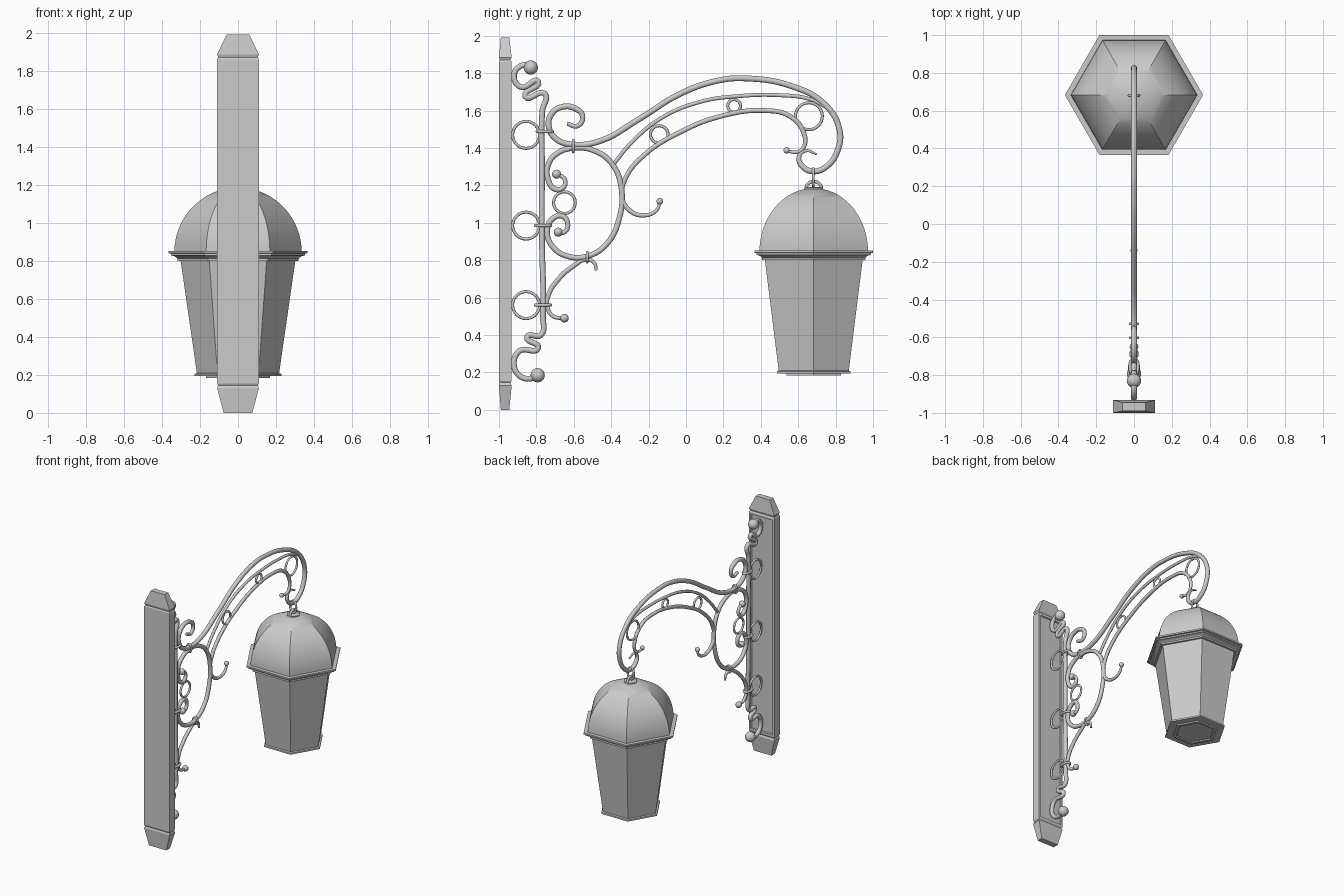
import bpy, bmesh, math
from mathutils import Vector, Matrix

if "Cube" in bpy.data.objects:
    bpy.data.objects.remove(bpy.data.objects["Cube"])


def finish(name, bm, angle=30):
    bmesh.ops.recalc_face_normals(bm, faces=bm.faces)
    me = bpy.data.meshes.new(name)
    bm.to_mesh(me)
    bm.free()
    ob = bpy.data.objects.new(name, me)
    bpy.context.collection.objects.link(ob)
    bpy.ops.object.select_all(action='DESELECT')
    ob.select_set(True)
    bpy.context.view_layer.objects.active = ob
    bpy.ops.object.shade_smooth_by_angle(angle=math.radians(angle))
    return ob


def loft(bm, rings, close=False):
    """Skin a stack of equal-length point loops; cap the ends or join them."""
    vs = [[bm.verts.new(p) for p in r] for r in rings]
    n = len(vs[0])
    pairs = list(zip(vs, vs[1:])) + ([(vs[-1], vs[0])] if close else [])
    for a, b in pairs:
        for i in range(n):
            j = (i + 1) % n
            bm.faces.new((a[i], a[j], b[j], b[i]))
    if not close:
        bm.faces.new(vs[0])
        bm.faces.new(vs[-1])


def hexagon(name, profile, cy=0.683):
    """Six-sided turned shape from (corner radius, z) pairs."""
    bm = bmesh.new()
    loft(bm, [[(r * math.cos(k * math.pi / 3), cy + r * math.sin(k * math.pi / 3), z)
               for k in range(6)] for r, z in profile])
    return finish(name, bm)


def ring(name, centre, a, b, minor, plane):
    """Round-section ring with half sizes a, b along the two axes of a plane."""
    u, v = {'yz': ((0, 1, 0), (0, 0, 1)), 'xz': ((1, 0, 0), (0, 0, 1)),
            'xy': ((1, 0, 0), (0, 1, 0))}[plane]
    u, v, c = Vector(u), Vector(v), Vector(centre)
    w = u.cross(v)
    rings = []
    for i in range(32):
        t = math.tau * i / 32
        mid = c + u * a * math.cos(t) + v * b * math.sin(t)
        out = (u * math.cos(t) / a + v * math.sin(t) / b).normalized()
        rings.append([mid + minor * (out * math.cos(s) + w * math.sin(s))
                      for s in (math.tau * k / 10 for k in range(10))])
    bm = bmesh.new()
    loft(bm, rings, True)
    return finish(name, bm, 60)


def ball(name, y, z, r):
    bm = bmesh.new()
    bmesh.ops.create_uvsphere(bm, u_segments=20, v_segments=12, radius=r,
                              matrix=Matrix.Translation((0, y, z)))
    return finish(name, bm, 60)


def rod(name, pts, r, start=1.0, end=1.0):
    """Smooth bar through (y, z) points, thinned at its ends."""
    cu = bpy.data.curves.new(name, 'CURVE')
    cu.dimensions = '3D'
    cu.bevel_depth, cu.bevel_resolution = r, 3
    cu.resolution_u, cu.use_fill_caps = 7, True
    sp = cu.splines.new('BEZIER')
    sp.bezier_points.add(len(pts) - 1)
    last = len(pts) - 1
    for i, (p, (y, z)) in enumerate(zip(sp.bezier_points, pts)):
        p.co = (0, y, z)
        p.handle_left_type = p.handle_right_type = 'AUTO'
        p.radius = min(1, start + (1 - start) * i / 3, end + (1 - end) * (last - i) / 3)
    ob = bpy.data.objects.new(name, cu)
    bpy.context.collection.objects.link(ob)
    bpy.ops.object.select_all(action='DESELECT')
    ob.select_set(True)
    bpy.context.view_layer.objects.active = ob
    bpy.ops.object.convert(target='MESH')
    bpy.ops.object.shade_smooth_by_angle(angle=math.radians(60))


# Wall plate with tapered, grooved ends
bm = bmesh.new()
sections = [(0, .075, -.99, -.945), (.13, .11, -1, -.932), (.145, .104, -.995, -.938),
            (.155, .11, -1, -.932), (1.86, .11, -1, -.932), (1.87, .104, -.995, -.938),
            (1.885, .11, -1, -.932), (1.99, .06, -.99, -.945)]
loft(bm, [[(-x, a, z), (x, a, z), (x, b, z), (-x, b, z)] for z, x, a, b in sections])
bm.normal_update()
panel = [f for f in bm.faces if f.calc_center_median().y > -.935 and f.calc_area() > .2]
bmesh.ops.inset_region(bm, faces=panel, thickness=.022)
bmesh.ops.inset_region(bm, faces=panel, thickness=.006, depth=-.008)
finish("wall_plate", bm, 10)

# Upright with zigzag ends
rod("upright", [(-.83, 1.845), (-.89, 1.835), (-.92, 1.78), (-.88, 1.725), (-.79, 1.755),
                (-.86, 1.675), (-.755, 1.69), (-.768, 1.60), (-.77, 1.3), (-.77, .9),
                (-.765, .5), (-.775, .40), (-.85, .39), (-.79, .33), (-.89, .315),
                (-.92, .24), (-.88, .175), (-.79, .17)], .016)
ball("upright_top_ball", -.83, 1.83, .038)
ball("upright_bottom_ball", -.793, .185, .038)

# Spacer rings and clamps along the upright
for i, z in enumerate((.56, .985, 1.47)):
    ring(f"spacer_ring_{i}", (0, -.855, z), .072, .072, .008, 'yz')
for i, (y, z) in enumerate(((-.765, .56), (-.765, .985), (-.755, 1.488))):
    ring(f"upright_clamp_{i}", (0, y, z), .022, .04, .009, 'xy')

# Main arm from top scroll to hanging hook
rod("main_arm", [(-.635, 1.53), (-.58, 1.518), (-.553, 1.57), (-.59, 1.61), (-.66, 1.62),
                 (-.72, 1.58), (-.733, 1.51), (-.69, 1.445), (-.60, 1.418), (-.46, 1.437),
                 (-.25, 1.555), (-.03, 1.69), (.18, 1.762), (.32, 1.772), (.56, 1.732),
                 (.74, 1.635), (.82, 1.50), (.81, 1.385), (.75, 1.30), (.68, 1.275),
                 (.62, 1.305), (.605, 1.355), (.64, 1.385), (.70, 1.365)], .0165, .7, .3)

# Large C scroll behind the arm
rod("c_scroll", [(-.69, 1.26), (-.65, 1.235), (-.655, 1.19), (-.70, 1.18), (-.738, 1.235),
                 (-.735, 1.315), (-.69, 1.37), (-.60, 1.40), (-.49, 1.385), (-.395, 1.315),
                 (-.345, 1.18), (-.358, 1.02), (-.417, .895), (-.515, .825), (-.63, .82),
                 (-.715, .875), (-.742, .95), (-.715, 1.02), (-.66, 1.035), (-.632, .99),
                 (-.65, .95), (-.68, .947)], .0155, .7, .7)
ball("c_scroll_top_ball", -.692, 1.26, .024)
ball("c_scroll_bottom_ball", -.683, .95, .024)
ring("c_scroll_ring", (0, -.65, 1.108), .058, .058, .008, 'yz')

# Middle and lower arm bars
rod("middle_bar", [(-.39, 1.31), (-.30, 1.42), (-.14, 1.555), (.07, 1.645), (.29, 1.678),
                   (.50, 1.682), (.66, 1.662), (.75, 1.62)], .011)
rod("lower_bar", [(-.14, 1.115), (-.155, 1.07), (-.22, 1.04), (-.30, 1.065), (-.342, 1.135),
                  (-.325, 1.235), (-.22, 1.365), (-.03, 1.485), (.18, 1.568), (.42, 1.60),
                  (.555, 1.57), (.628, 1.485), (.63, 1.405), (.595, 1.378), (.54, 1.385)],
    .0135, .6, .6)
ball("lower_bar_inner_ball", -.14, 1.115, .018)
ball("lower_bar_outer_ball", .538, 1.387, .017)
for i, (y, z, r) in enumerate(((-.143, 1.472, .047), (.257, 1.625, .034), (.657, 1.57, .072))):
    ring(f"arm_ring_{i}", (0, y, z), r, r, .008, 'yz')

# Lower brace
rod("lower_brace", [(-.65, .49), (-.71, .50), (-.742, .55), (-.735, .615), (-.685, .695),
                    (-.60, .77), (-.535, .803), (-.49, .785), (-.48, .745)], .0135, .75, .6)
ball("brace_ball", -.65, .49, .023)

# Clamps joining scrolls to the arm and brace
ring("arm_clamp", (0, -.603, 1.41), .02, .032, .007, 'xz')
ring("brace_clamp", (0, -.528, .815), .02, .027, .007, 'xz')

# Hanging link and lantern eye
ring("hanging_link", (0, .68, 1.243), .026, .046, .008, 'xz')
ring("lantern_eye", (0, .683, 1.185), .04, .036, .009, 'yz')

# Lantern: dome, stepped rim, tapered body, base plates
hexagon("lantern_dome", [(.335 * math.cos(t), .845 + .34 * math.sin(t))
                         for t in (math.radians(86) * i / 16 for i in range(17))])
hexagon("dome_cap", [(.05, 1.17), (.05, 1.188), (.035, 1.192)])
hexagon("lantern_rim", [(.295, .80), (.318, .80), (.318, .812), (.335, .825), (.352, .828),
                        (.352, .838), (.366, .84), (.366, .852), (.335, .852)])
hexagon("lantern_body", [(.215, .20), (.303, .81)])
hexagon("lantern_base", [(.215, .193), (.228, .193), (.228, .205), (.215, .21)])
hexagon("lantern_foot", [(.14, .19), (.145, .183), (.168, .183), (.168, .195)])
